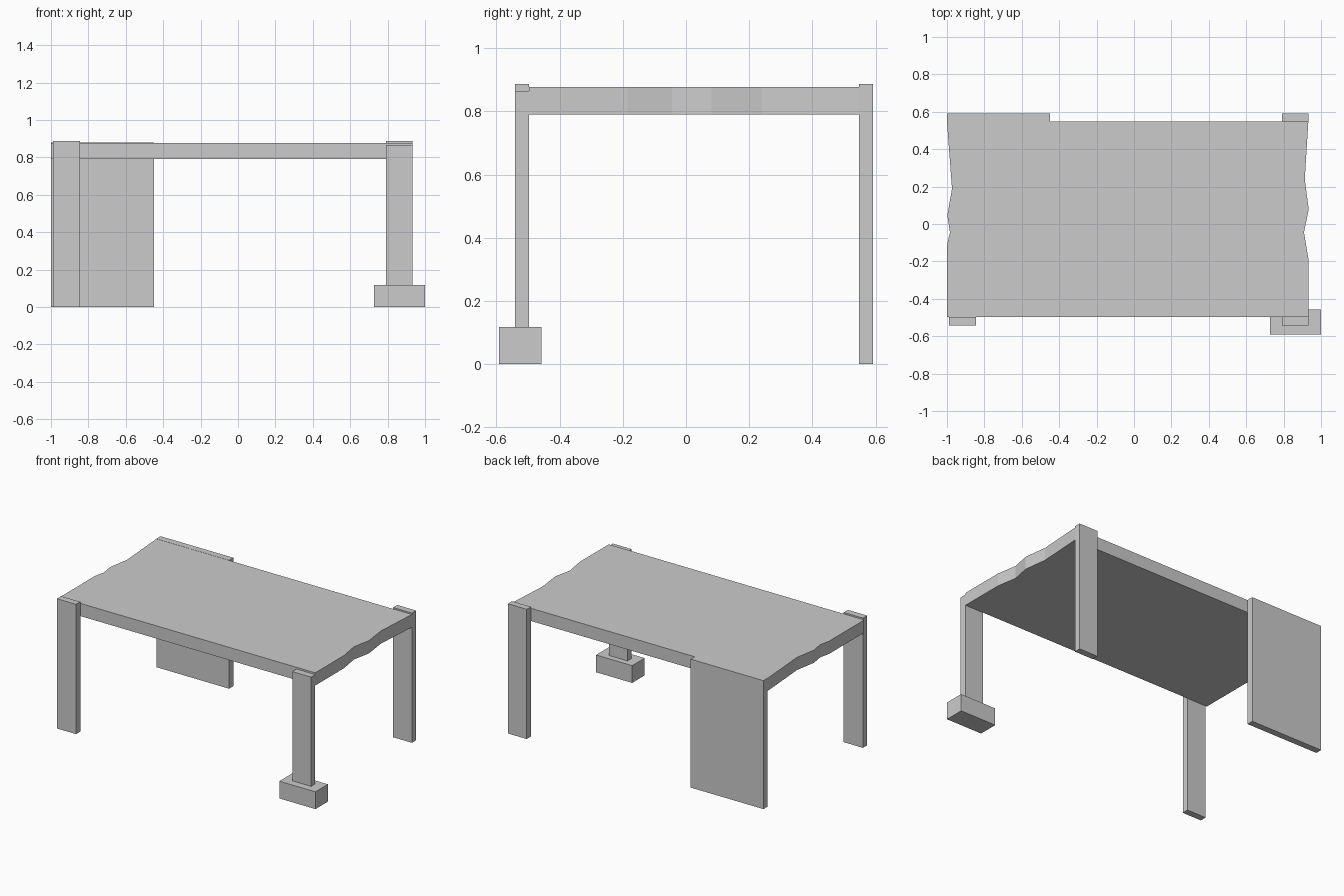
import bpy
import bmesh

if "Cube" in bpy.data.objects:
    bpy.data.objects.remove(bpy.data.objects["Cube"])


def prism(name, outline, z0, z1):
    """Extrude a flat outline vertically from z0 to z1."""
    bm = bmesh.new()
    face = bm.faces.new([bm.verts.new((x, y, z0)) for x, y in outline])
    top = bmesh.ops.extrude_face_region(bm, geom=[face])["geom"]
    verts = [g for g in top if isinstance(g, bmesh.types.BMVert)]
    bmesh.ops.translate(bm, verts=verts, vec=(0, 0, z1 - z0))
    bmesh.ops.recalc_face_normals(bm, faces=bm.faces)
    mesh = bpy.data.meshes.new(name)
    bm.to_mesh(mesh)
    bm.free()
    obj = bpy.data.objects.new(name, mesh)
    bpy.context.collection.objects.link(obj)
    return obj


def box(name, x0, x1, y0, y1, z0, z1):
    return prism(name, [(x0, y0), (x1, y0), (x1, y1), (x0, y1)], z0, z1)


FRONT, BACK = -0.497, 0.547   # table slab edges
THICK = 0.045                 # leg thickness

# Tabletop with wavy ends
right_end = [(0.932, FRONT), (0.932, -0.185), (0.909, -0.045),
             (0.934, 0.08), (0.913, 0.24), (0.932, BACK)]
left_end = [(-1.0, BACK), (-0.973, 0.19), (-0.998, 0.045),
            (-0.984, -0.045), (-1.0, -0.115), (-1.0, FRONT)]
prism("tabletop", right_end + left_end, 0.79, 0.877)

# Plank legs fixed to the outer faces of the slab
box("front_left_leg", -0.99, -0.845, FRONT - THICK, FRONT, 0, 0.887)
box("front_right_leg", 0.79, 0.932, FRONT - THICK, FRONT, 0.118, 0.865)
box("back_right_leg", 0.79, 0.932, BACK, BACK + THICK, 0, 0.887)
box("back_left_panel", -1.0, -0.45, BACK, BACK + THICK, 0, 0.878)

# Block under the short leg
box("foot_block", 0.727, 1.0, -0.592, -0.457, 0, 0.118)
